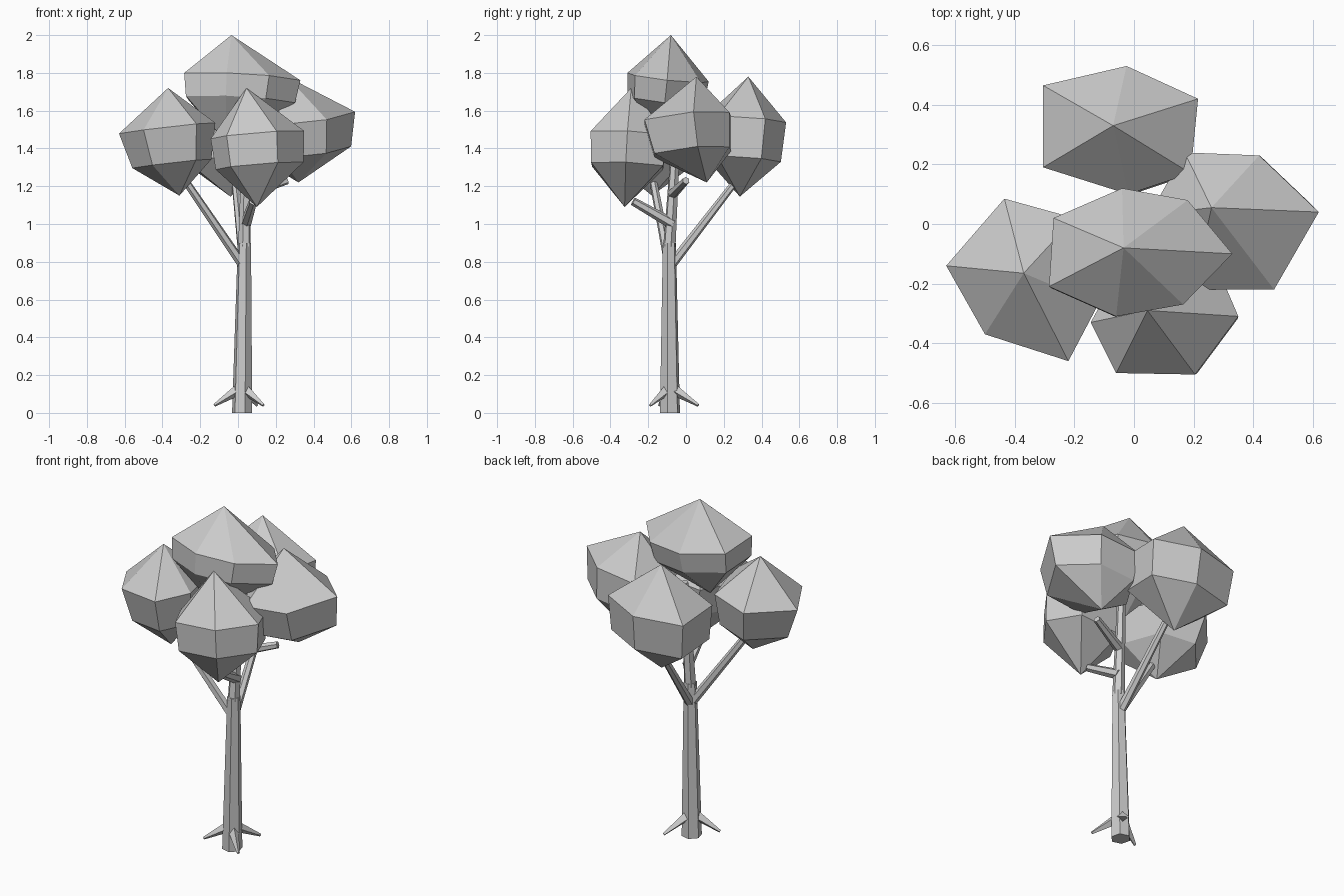
import bpy
import bmesh
from mathutils import Vector, Matrix

if "Cube" in bpy.data.objects:
    bpy.data.objects.remove(bpy.data.objects["Cube"], do_unlink=True)

# One plain colour for the whole tree
GREY = (0.6, 0.6, 0.6, 1)
material = bpy.data.materials.new("plain grey")
material.use_nodes = True
material.diffuse_color = GREY
material.node_tree.nodes["Principled BSDF"].inputs["Base Color"].default_value = GREY


def finish(name, bm):
    """Turn a bmesh into a flat-shaded object."""
    bmesh.ops.recalc_face_normals(bm, faces=bm.faces)
    mesh = bpy.data.meshes.new(name)
    bm.to_mesh(mesh)
    bm.free()
    mesh.materials.append(material)
    obj = bpy.data.objects.new(name, mesh)
    bpy.context.collection.objects.link(obj)
    return obj


def limb(name, start, end, r_start, r_end, sides=6):
    """Tapered prism running from start to end."""
    start, end = Vector(start), Vector(end)
    axis = end - start
    turn = axis.to_track_quat("Z", "Y").to_matrix().to_4x4()
    bm = bmesh.new()
    bmesh.ops.create_cone(
        bm, cap_ends=True, segments=sides, radius1=r_start, radius2=r_end,
        depth=axis.length, matrix=Matrix.Translation((start + end) / 2) @ turn)
    return finish(name, bm)


def leaf_clump(name, top, bottom, outline, upper, lower, shrink):
    """Faceted ball: two tilted rings between a top and a bottom point."""
    top, bottom = Vector(top), Vector(bottom)
    axis = top - bottom
    centre = top.lerp(bottom, upper)
    low_centre = top.lerp(bottom, lower)
    bm = bmesh.new()
    high_ring, low_ring = [], []
    for x, y in outline:
        dx, dy = x - centre.x, y - centre.y
        arm = Vector((dx, dy, -(dx * axis.x + dy * axis.y) / axis.z))
        high_ring.append(bm.verts.new(centre + arm))
        low_ring.append(bm.verts.new(low_centre + arm * shrink))
    tip, base = bm.verts.new(top), bm.verts.new(bottom)
    for i in range(len(outline)):
        j = (i + 1) % len(outline)
        bm.faces.new((tip, high_ring[i], high_ring[j]))
        bm.faces.new((high_ring[i], low_ring[i], low_ring[j], high_ring[j]))
        bm.faces.new((base, low_ring[j], low_ring[i]))
    return finish(name, bm)


# Trunk and its thinner continuation into the crown
limb("trunk", (.022, -.085, 0), (.034, -.088, .9), .055, .036)
limb("upper_trunk", (.034, -.088, .88), (.045, -.05, 1.5), .034, .022)

# Branches
limb("left_side_branch", (.02, -.09, .79), (-.3, -.18, 1.26), .026, .02)
limb("back_branch", (.03, -.08, .78), (-.02, .29, 1.26), .026, .018)
limb("front_branch", (.04, -.07, 1), (.08, -.28, 1.12), .03, .022)
limb("right_side_branch", (.045, -.07, 1.16), (.26, 0, 1.23), .028, .02)

# Root spikes
for name, tip in (("front", (.135, -.19)), ("side", (-.125, -.14)), ("back", (.1, .065))):
    limb(name + "_root", (.022, -.085, .135), (*tip, .04), .034, .008, 4)

# Leaf clumps
leaf_clump("top_leaves", (-.035, -.08, 2), (-.06, -.14, 1.43),
           [(-.285, -.21), (-.06, -.31), (.165, -.27), (.33, -.1),
            (.18, .08), (-.04, .12), (-.27, .02)], .39, .6, .94)
leaf_clump("side_leaves", (-.37, -.165, 1.72), (-.31, -.18, 1.15),
           [(-.435, .085), (-.63, -.14), (-.5, -.37), (-.22, -.46),
            (-.12, -.27), (-.2, .02)], .37, .7, .82)
leaf_clump("front_leaves", (.045, -.29, 1.72), (.1, -.325, 1.09),
           [(-.145, -.33), (-.06, -.5), (.205, -.505), (.35, -.31),
            (.26, -.1), (-.02, -.1)], .4, .66, .94)
leaf_clump("far_side_leaves", (.26, .055, 1.78), (.32, .11, 1.22),
           [(.17, .24), (.42, .23), (.62, .04), (.47, -.22),
            (.2, -.22), (.05, .03)], .39, .71, .88)
leaf_clump("back_leaves", (-.07, .33, 1.78), (-.04, .285, 1.145),
           [(-.305, .465), (-.025, .53), (.215, .42), (.19, .17),
            (-.02, .1), (-.305, .19)], .36, .69, .94)
